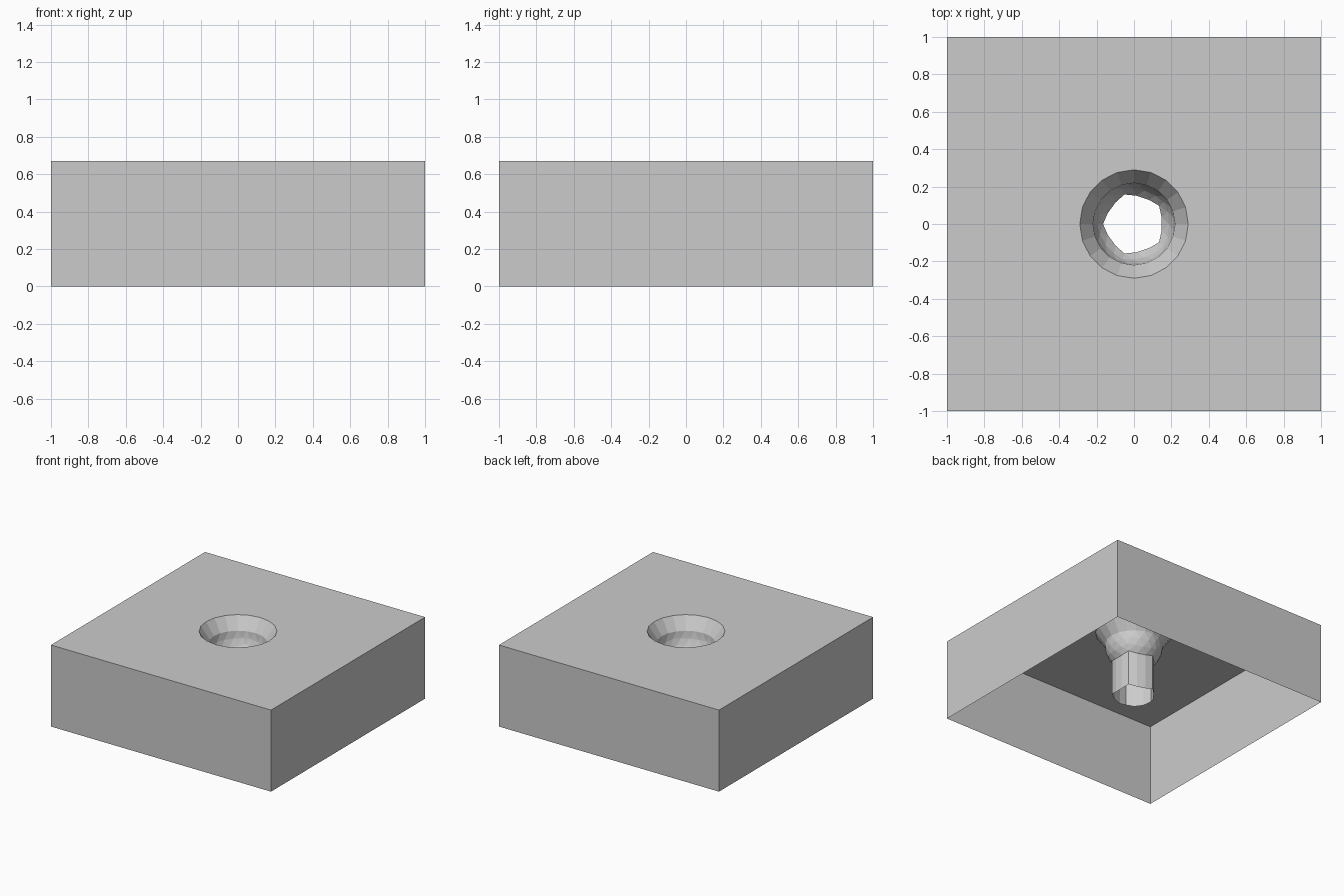
import bpy, bmesh
from mathutils import Vector

if "Cube" in bpy.data.objects:
    bpy.data.objects.remove(bpy.data.objects["Cube"])

TOP = 0.67        # height of the block
BOWL_Z = 0.57     # height of the bowl's widest ring
BOWL_R = 0.22
RIM_R = 0.29
PIPE_LEN = 0.29

bm = bmesh.new()


def extrude_loop(edges):
    """Extrude an open edge loop; return its new verts and edges."""
    geom = bmesh.ops.extrude_edge_only(bm, edges=edges)["geom"]
    return ([g for g in geom if isinstance(g, bmesh.types.BMVert)],
            [g for g in geom if isinstance(g, bmesh.types.BMEdge)])


# Bowl: lower band of a faceted sphere, open at the equator and the pole
bmesh.ops.create_icosphere(bm, subdivisions=3, radius=1)
bmesh.ops.delete(bm, geom=[v for v in bm.verts if v.co.z > 0.01 or v.co.z < -0.78],
                 context='VERTS')
border = [e for e in bm.edges if e.is_boundary]
equator = [e for e in border if all(v.co.z > -0.05 for v in e.verts)]
outlet = [e for e in border if all(v.co.z < -0.3 for v in e.verts)]
for v in bm.verts:
    v.co = v.co * BOWL_R + Vector((0, 0, BOWL_Z))

# Drain pipe: outlet ring pulled straight down
pipe_verts, _ = extrude_loop(outlet)
for v in pipe_verts:
    v.co.z -= PIPE_LEN

# Countersunk rim: equator flared out to the top surface
rim_verts, rim_edges = extrude_loop(equator)
for v in rim_verts:
    v.co.x *= RIM_R / BOWL_R
    v.co.y *= RIM_R / BOWL_R
    v.co.z = TOP

# Block: top plate around the rim, four walls, open underneath
corners = [bm.verts.new((x, y, TOP)) for x, y in ((-1, -1), (1, -1), (1, 1), (-1, 1))]
square = [bm.edges.new((corners[i], corners[(i + 1) % 4])) for i in range(4)]
bmesh.ops.triangle_fill(bm, edges=square + rim_edges, use_beauty=True, normal=(0, 0, 1))
wall_verts, _ = extrude_loop(square)
for v in wall_verts:
    v.co.z = 0

# Consistent normals, top plate facing up
bmesh.ops.recalc_face_normals(bm, faces=bm.faces[:])
bm.normal_update()
if any(f.normal.z < -0.9 and min(v.co.z for v in f.verts) > TOP - 0.01 for f in bm.faces):
    bmesh.ops.reverse_faces(bm, faces=bm.faces[:])

mesh = bpy.data.meshes.new("drain_block")
bm.to_mesh(mesh)
bm.free()
bpy.context.collection.objects.link(bpy.data.objects.new("drain_block", mesh))
